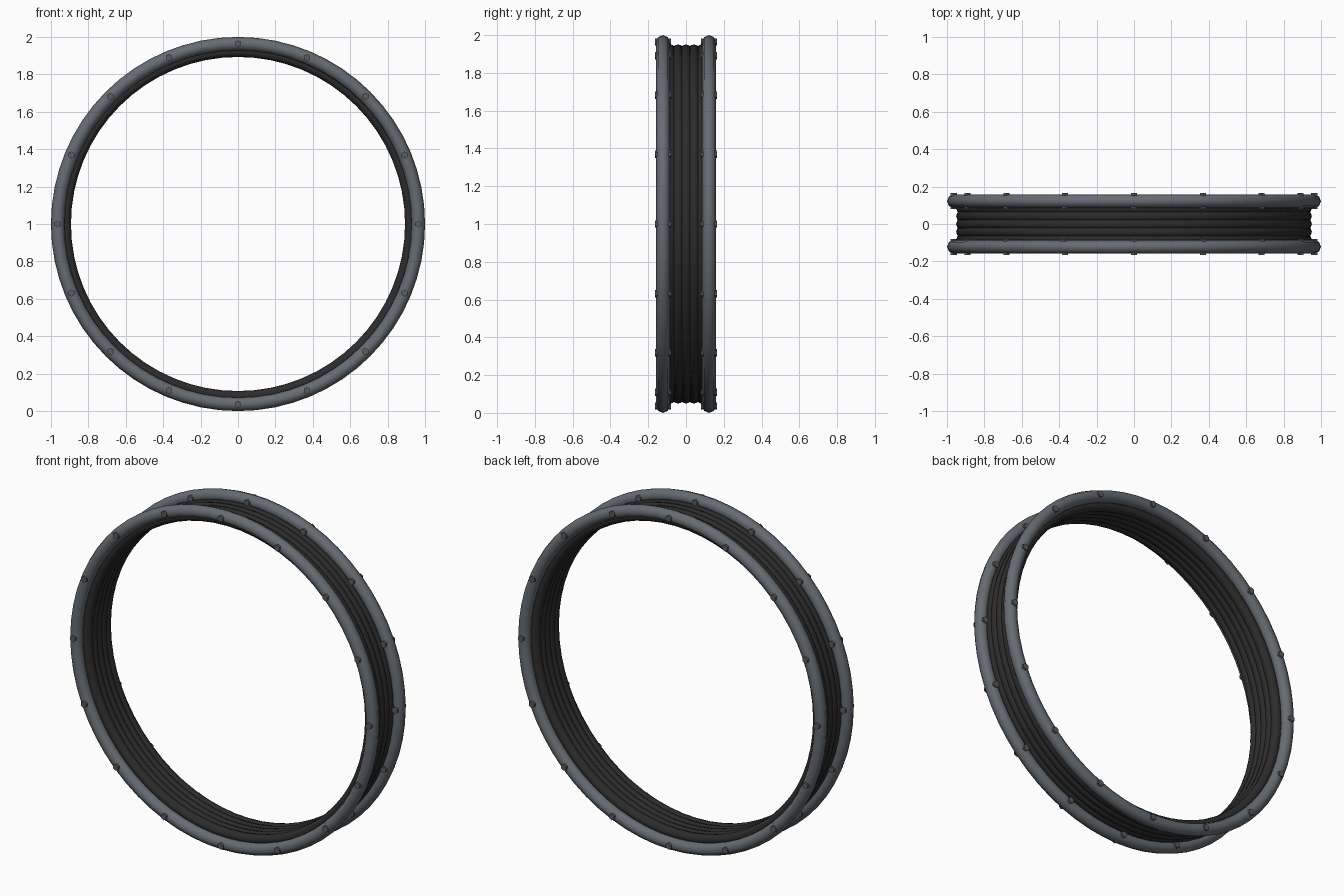
import bpy, math
from mathutils import Matrix

if "Cube" in bpy.data.objects:
    bpy.data.objects.remove(bpy.data.objects["Cube"])


def material(name, rgb):
    m = bpy.data.materials.new(name)
    m.diffuse_color = (*rgb, 1)
    m.use_nodes = True
    m.node_tree.nodes["Principled BSDF"].inputs["Base Color"].default_value = m.diffuse_color
    return m


steel = material("steel grey", (0.13, 0.15, 0.17))
rubber = material("black rubber", (0.025, 0.025, 0.025))
bolt_grey = material("bolt grey", (0.10, 0.11, 0.12))


def ring(name, y, major, minor, sides, mat):
    bpy.ops.mesh.primitive_torus_add(location=(0, y, 1), rotation=(math.pi / 2, 0, 0),
                                     major_radius=major, minor_radius=minor,
                                     major_segments=64, minor_segments=sides)
    ob = bpy.context.object
    ob.name = name
    ob.data.materials.append(mat)
    bpy.ops.object.shade_smooth()


# Ribbed rubber bellows
for i in range(5):
    ring(f"bellows_rib_{i + 1}", (i - 2) * 0.042, 0.922, 0.029, 10, rubber)

# Flange rings with through bolts
for side, label in ((-1, "front"), (1, "back")):
    ring(f"{label}_flange", side * 0.122, 0.964, 0.036, 8, steel)
    for k in range(16):
        a = k * math.tau / 16
        bpy.ops.mesh.primitive_cylinder_add(
            vertices=6, radius=0.019, depth=0.086,
            location=(0.964 * math.cos(a), side * 0.122, 1 + 0.964 * math.sin(a)),
            rotation=(math.pi / 2, 0, 0))
        bolt = bpy.context.object
        bolt.name = f"{label}_bolt_{k + 1}"
        bolt.data.materials.append(bolt_grey)
